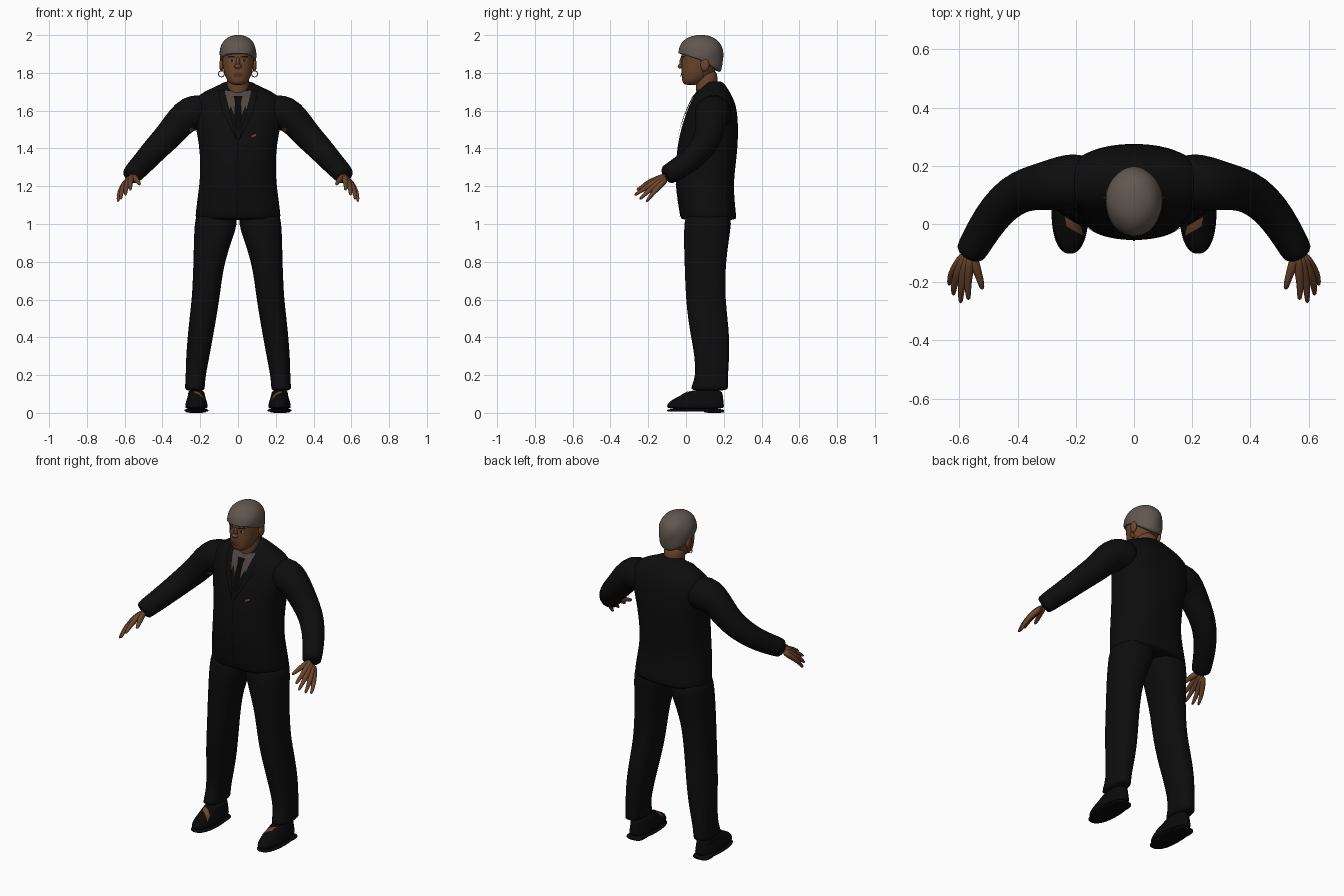
import bpy, bmesh, math
from mathutils import Vector
from mathutils.bvhtree import BVHTree

if "Cube" in bpy.data.objects:
    bpy.data.objects.remove(bpy.data.objects["Cube"])


def material(name, r, g, b):
    m = bpy.data.materials.new(name)
    m.use_nodes = True
    m.diffuse_color = (r, g, b, 1)
    bsdf = next(n for n in m.node_tree.nodes if n.type == 'BSDF_PRINCIPLED')
    bsdf.inputs["Base Color"].default_value = (r, g, b, 1)
    bsdf.inputs["Roughness"].default_value = 0.8
    return m


SUIT = material("suit_black", .004, .004, .0045)
TRIM = material("tie_black", .002, .002, .0025)
SHOE = material("shoe_black", .003, .003, .003)
SKIN = material("skin_brown", .15, .06, .026)
LIP = material("lip_brown", .09, .03, .018)
HAIR = material("hair_grey", .12, .095, .08)
SHIRT = material("shirt_grey", .075, .06, .05)
WHITE = material("eye_white", .3, .26, .22)
DARK = material("eye_dark", .008, .005, .004)
GOLD = material("earring_gold", .3, .16, .04)


def finish(name, bm, mat, subsurf=1, recalc=True):
    if recalc:
        bmesh.ops.recalc_face_normals(bm, faces=bm.faces[:])
    mesh = bpy.data.meshes.new(name)
    for f in bm.faces:
        f.smooth = True
    bm.to_mesh(mesh)
    bm.free()
    mesh.materials.append(mat)
    ob = bpy.data.objects.new(name, mesh)
    bpy.context.collection.objects.link(ob)
    if subsurf:
        ob.modifiers.new("Smooth", 'SUBSURF').levels = subsurf
        ob.modifiers["Smooth"].render_levels = subsurf
    return ob


def skin_rings(name, rings, mat, subsurf=1):
    """Bridge equal rings of points and close both ends."""
    bm = bmesh.new()
    vs = [[bm.verts.new(p) for p in ring] for ring in rings]
    n = len(vs[0])
    for a, b in zip(vs, vs[1:]):
        for i in range(n):
            bm.faces.new((a[i], a[(i + 1) % n], b[(i + 1) % n], b[i]))
    bm.faces.new(vs[0])
    bm.faces.new(vs[-1])
    return finish(name, bm, mat, subsurf)


def loft(name, rows, mat, s=1, power=2.4, n=28):
    """Level sections given as (z, centre x, half width, front y, back y)."""
    def se(v):
        return math.copysign(abs(v) ** (2 / power), v)
    rings = []
    for z, cx, hw, yf, yb in rows:
        angs = [2 * math.pi * i / n for i in range(n)]
        rings.append([(s * (cx + hw * se(math.cos(a))),
                       (yf + yb) / 2 + (yb - yf) / 2 * se(math.sin(a)), z) for a in angs])
    return skin_rings(name, rings, mat)


def tube(name, pts, mat, s=1, n=16):
    """Round sections along a path of (x, y, z, radius)."""
    ps = [Vector((s * x, y, z)) for x, y, z, r in pts]
    rings = []
    for k, p in enumerate(ps):
        t = (ps[min(k + 1, len(ps) - 1)] - ps[max(k - 1, 0)]).normalized()
        u = t.cross(Vector((0, 1, .3))).normalized()
        v = t.cross(u)
        angs = [2 * math.pi * i / n for i in range(n)]
        rings.append([p + pts[k][3] * (u * math.cos(a) + v * math.sin(a)) for a in angs])
    return skin_rings(name, rings, mat)


def blob(name, loc, size, mat):
    bm = bmesh.new()
    bmesh.ops.create_uvsphere(bm, u_segments=16, v_segments=10, radius=1)
    for v in bm.verts:
        v.co = Vector(loc) + Vector(a * b for a, b in zip(v.co, size))
    return finish(name, bm, mat, 0)


def plate(name, target, corners, mat, s=1, lift=.004, down=False, n=8):
    """Thin patch laid on a target, from four corners in the front or top plane."""
    bpy.context.view_layer.update()
    tree = BVHTree.FromObject(target, bpy.context.evaluated_depsgraph_get())
    ray = Vector((0, 0, -1)) if down else Vector((0, 1, 0))
    a, b, c, d = [Vector(p) for p in corners]
    bm = bmesh.new()
    grid = []
    for i in range(n + 1):
        row = []
        for j in range(n + 1):
            p = a.lerp(b, i / n).lerp(d.lerp(c, i / n), j / n)
            start = Vector((s * p.x, p.y, 3)) if down else Vector((s * p.x, -3, p.y))
            hit = tree.ray_cast(start, ray)[0]
            row.append(bm.verts.new(hit - ray * lift) if hit else None)
        grid.append(row)
    for i in range(n):
        for j in range(n):
            q = (grid[i][j], grid[i + 1][j], grid[i + 1][j + 1], grid[i][j + 1])
            if all(q):
                f = bm.faces.new(q)
                f.normal_update()
                if f.normal.dot(ray) > 0:
                    f.normal_flip()
    return finish(name, bm, mat, 0, recalc=False)


# Jacket body
jacket = loft("jacket", [
    (1.02, 0, .225, -.025, .268), (1.03, 0, .228, -.03, .268), (1.12, 0, .218, -.045, .258),
    (1.22, 0, .203, -.058, .252), (1.32, 0, .2, -.055, .265), (1.42, 0, .207, -.045, .275),
    (1.5, 0, .222, -.028, .277), (1.58, 0, .24, -.002, .273), (1.64, 0, .24, .022, .262),
    (1.685, 0, .21, .047, .24), (1.715, 0, .15, .075, .222), (1.74, 0, .09, .098, .205),
    (1.757, 0, .07, .11, .19)], SUIT)

# Head and neck
head = loft("head", [
    (1.735, 0, .03, -.008, .06), (1.75, 0, .05, -.02, .09), (1.775, 0, .066, -.022, .13),
    (1.81, 0, .077, -.025, .155), (1.85, 0, .083, -.022, .17), (1.88, 0, .085, -.024, .175),
    (1.915, 0, .085, -.026, .178), (1.95, 0, .075, -.01, .165), (1.98, 0, .05, .03, .13)],
    SKIN, power=2.15)
tube("neck", [(0, .105, 1.82, .062), (0, .108, 1.76, .06), (0, .113, 1.71, .06),
              (0, .118, 1.65, .064)], SKIN)
blob("nose_bridge", (0, -.02, 1.855), (.011, .015, .03), SKIN)
blob("nose_tip", (0, -.03, 1.835), (.02, .014, .012), SKIN)
plate("upper_lip", head, [(-.026, 1.79), (.026, 1.79), (.014, 1.801), (-.014, 1.801)], LIP)
plate("lower_lip", head, [(-.016, 1.777), (.016, 1.777), (.026, 1.789), (-.026, 1.789)], LIP, lift=.006)

# Hair: a dome that drops to a hairline, low at the back
rings = []
for k in range(12):
    ring = []
    for i in range(32):
        a = 2 * math.pi * i / 32
        c = math.sin(a)
        low = 1.868 - (.035 * c if c < 0 else .065 * c)
        if k < 7:
            phi = (k + .4) / 6.4 * math.pi / 2
            r, z = math.sin(phi) ** .85, 1.905 + .096 * math.cos(phi)
        else:
            t = min(k - 6, 4) / 4
            r, z = 1 - .1 * t * t * max(c, .3), 1.905 + (low - 1.905) * t
        if k == 11:
            r *= .84
        r *= 1 + .012 * math.sin(5 * a + k)
        ring.append((.098 * r * math.cos(a), .078 + .12 * r * c, z))
    rings.append(ring)
skin_rings("hair", rings, HAIR)

# Shirt, tie and front opening
plate("shirt_front", jacket, [(-.012, 1.56), (.012, 1.56), (.072, 1.705), (-.072, 1.705)], SHIRT, lift=.003)
plate("tie", jacket, [(-.022, 1.5), (.022, 1.5), (.016, 1.655), (-.016, 1.655)], TRIM, lift=.007)
plate("tie_knot", jacket, [(-.015, 1.64), (.015, 1.64), (.024, 1.678), (-.024, 1.678)], TRIM, lift=.009)
plate("front_opening", jacket, [(-.004, 1.04), (.004, 1.04), (.004, 1.46), (-.004, 1.46)], TRIM)
plate("chest_patch", jacket, [(.07, 1.457), (.095, 1.467), (.097, 1.478), (.072, 1.468)], SKIN)

for s, side in ((1, "left"), (-1, "right")):
    # Face details
    plate(side + "_eye", head, [(.022, 1.86), (.045, 1.861), (.044, 1.871), (.024, 1.87)], WHITE, s)
    plate(side + "_iris", head, [(.027, 1.859), (.039, 1.859), (.039, 1.872), (.027, 1.872)], DARK, s, .006)
    plate(side + "_brow", head, [(.014, 1.88), (.055, 1.882), (.053, 1.89), (.016, 1.888)], DARK, s)
    blob(side + "_ear", (s * .087, .1, 1.842), (.012, .024, .034), SKIN)
    bpy.ops.mesh.primitive_torus_add(major_radius=.016, minor_radius=.0025, major_segments=20,
                                     minor_segments=8, location=(s * .088, .09, 1.795),
                                     rotation=(math.pi / 2, 0, 0))
    ring = bpy.context.object
    ring.name = side + "_earring"
    ring.data.materials.append(GOLD)

    # Shirt collar point, lapel and pocket flap
    plate(side + "_collar", jacket, [(.045, 1.605), (.074, 1.655), (.066, 1.715), (.02, 1.68)], SHIRT, s, .008)
    plate(side + "_lapel", jacket, [(.004, 1.44), (.085, 1.6), (.105, 1.71), (.072, 1.71)], SUIT, s, .0095)
    plate(side + "_pocket_flap", jacket, [(.08, 1.14), (.16, 1.145), (.16, 1.175), (.08, 1.17)], SUIT, s)

    # Sleeve
    sleeve = tube(side + "_sleeve", [
        (.14, .15, 1.585, .085), (.2, .147, 1.59, .098), (.255, .138, 1.588, .096),
        (.31, .13, 1.54, .083), (.36, .122, 1.475, .076), (.415, .1, 1.42, .071),
        (.47, .05, 1.36, .065), (.515, -.015, 1.31, .06), (.555, -.085, 1.268, .055),
        (.567, -.108, 1.253, .052)], SUIT, s, 20)
    plate(side + "_armpit_patch", sleeve, [(.23, 1.49), (.25, 1.482), (.258, 1.505), (.24, 1.512)], SKIN, s)

    # Hand: each digit runs from the wrist through its knuckle
    digits = {
        "little": [(.578, -.1, 1.24, .02), (.618, -.155, 1.188, .017), (.633, -.185, 1.15, .011), (.635, -.212, 1.115, .008)],
        "ring": [(.572, -.1, 1.247, .022), (.606, -.17, 1.198, .018), (.619, -.21, 1.165, .012), (.621, -.248, 1.128, .008)],
        "middle": [(.566, -.1, 1.253, .023), (.588, -.182, 1.21, .018), (.595, -.23, 1.182, .012), (.596, -.276, 1.15, .008)],
        "index": [(.56, -.1, 1.26, .021), (.571, -.18, 1.224, .017), (.571, -.225, 1.202, .012), (.569, -.264, 1.178, .008)],
        "thumb": [(.558, -.1, 1.255, .021), (.542, -.155, 1.238, .017), (.529, -.19, 1.225, .013), (.52, -.228, 1.208, .009)]}
    for digit, path in digits.items():
        tube(side + "_" + digit + "_finger", path, SKIN, s, 10)

    # Trouser leg
    loft(side + "_trouser_leg", [
        (1.08, .112, .108, 0, .24), (1.0, .116, .114, -.01, .24), (.92, .132, .102, -.012, .228),
        (.8, .153, .083, -.008, .212), (.7, .163, .077, -.005, .208), (.6, .172, .073, .0, .21),
        (.5, .186, .071, .01, .22), (.4, .2, .067, .027, .23), (.3, .213, .062, .045, .23),
        (.2, .224, .053, .052, .222), (.14, .228, .052, .03, .222), (.115, .229, .054, .018, .226)],
        SUIT, s)

    # Shoe, sole and heel
    shoe = loft(side + "_shoe", [
        (.018, .22, .058, -.1, .2), (.035, .22, .06, -.103, .202), (.055, .22, .057, -.095, .2),
        (.075, .22, .05, -.065, .198), (.095, .22, .044, -.022, .195), (.125, .222, .042, .035, .19)],
        SHOE, s, 2.2)
    loft(side + "_sole", [(.006, .22, .062, -.1, .2), (.01, .22, .065, -.104, .204),
                          (.024, .22, .064, -.104, .204)], SHOE, s, 2.3)
    loft(side + "_heel", [(0, .222, .05, .1, .2), (.004, .222, .053, .095, .203),
                          (.02, .222, .053, .095, .203)], SHOE, s, 3)
    plate(side + "_instep", shoe, [(.176, -.04), (.232, -.008), (.238, .024), (.182, -.008)], SKIN, s, down=True)
